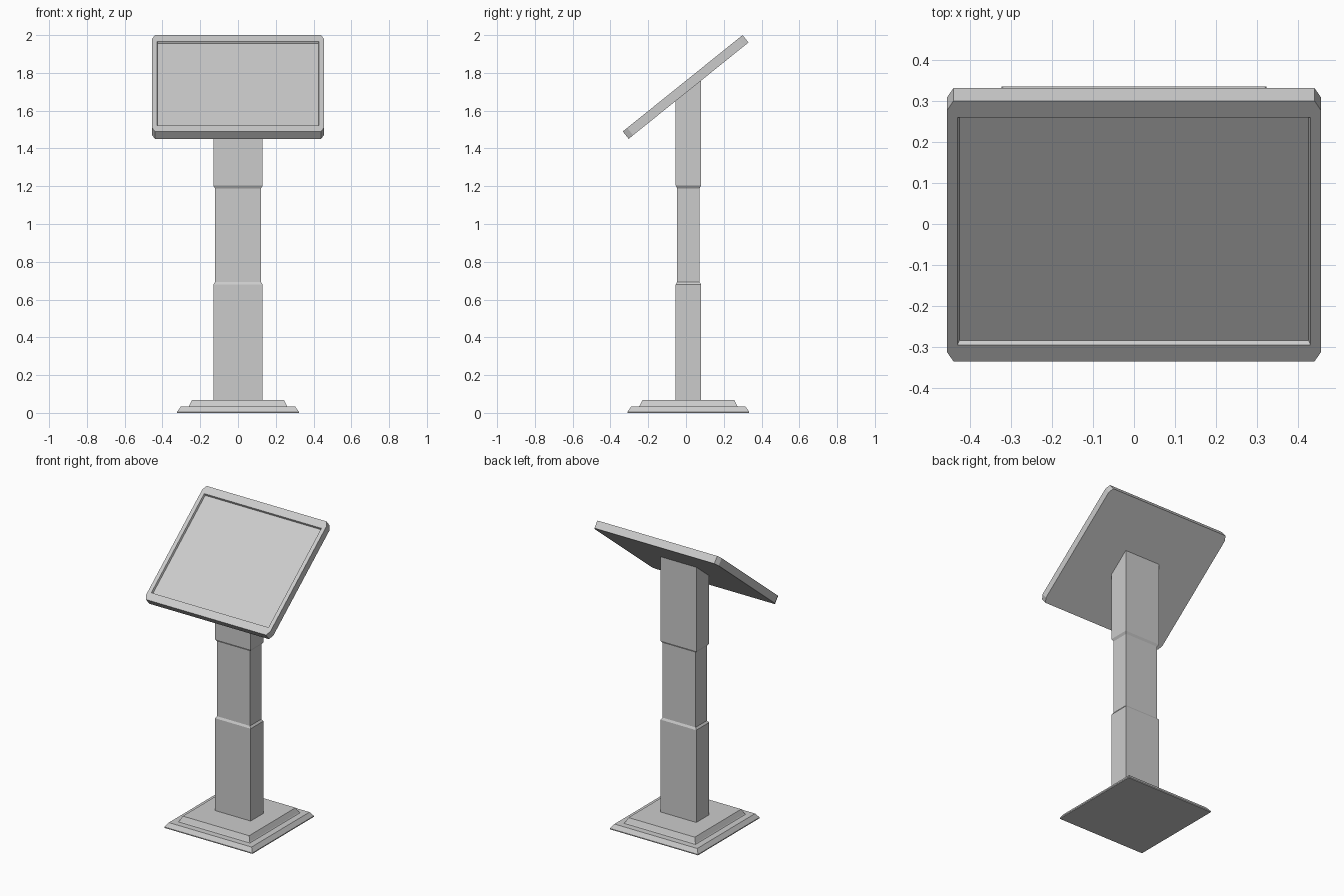
import bpy, bmesh, math
from mathutils import Matrix

if "Cube" in bpy.data.objects:
    bpy.data.objects.remove(bpy.data.objects["Cube"])

TILT = math.radians(38.8)
CY = 0.0125  # y centre of the pedestal


def loft(name, rings, matrix=None):
    """Skin a list of equal-length point rings and cap both ends."""
    bm = bmesh.new()
    loops = [[bm.verts.new(p) for p in ring] for ring in rings]
    for a, b in zip(loops, loops[1:]):
        for i in range(len(a)):
            j = (i + 1) % len(a)
            bm.faces.new((a[i], a[j], b[j], b[i]))
    bm.faces.new(loops[0][::-1])
    bm.faces.new(loops[-1])
    if matrix:
        bm.transform(matrix)
    bmesh.ops.recalc_face_normals(bm, faces=bm.faces)
    mesh = bpy.data.meshes.new(name)
    bm.to_mesh(mesh)
    bm.free()
    obj = bpy.data.objects.new(name, mesh)
    bpy.context.collection.objects.link(obj)
    return obj


def rect(hx, hy, z, cy=CY, slope=0.0):
    """Rectangle ring; slope tilts its height along y."""
    return [(sx * hx, cy + sy * hy, z + slope * sy * hy)
            for sx, sy in ((-1, -1), (1, -1), (1, 1), (-1, 1))]


def chamfered(hx, hy, cx, cy, z):
    """Rectangle ring with cut corners."""
    return [(-hx + cx, -hy, z), (hx - cx, -hy, z), (hx, -hy + cy, z), (hx, hy - cy, z),
            (hx - cx, hy, z), (-hx + cx, hy, z), (-hx, hy - cy, z), (-hx, -hy + cy, z)]


# stepped base with sloped edges
loft("base_lower_step", [rect(.322, .322, 0), rect(.322, .322, .006), rect(.303, .303, .033)])
loft("base_upper_step", [rect(.262, .262, .033), rect(.258, .258, .038), rect(.243, .243, .069)])

# column: wide lower sleeve, narrow middle, wide upper sleeve cut to the panel's tilt
slope = math.tan(TILT)
loft("column", [
    rect(.131, .067, .069), rect(.131, .067, .68),
    rect(.121, .059, .693), rect(.121, .059, 1.188),
    rect(.131, .067, 1.203), rect(.131, .067, 1.712, slope=slope)])

# tilted display panel with a recessed screen
place = Matrix.Translation((0, -.0175, 1.745)) @ Matrix.Rotation(TILT, 4, 'X')
panel = loft("display_panel",
             [chamfered(.455, .407, .016, .03, -.05), chamfered(.455, .407, .016, .03, 0)], place)
cutter = loft("screen_recess_cutter",
              [rect(.425, .351, -.013, 0), rect(.429, .355, 0, 0), rect(.429, .355, .02, 0)], place)
cutter.hide_render = True
cutter.hide_set(True)
mod = panel.modifiers.new("screen_recess", 'BOOLEAN')
mod.operation = 'DIFFERENCE'
mod.solver = 'EXACT'
mod.object = cutter
